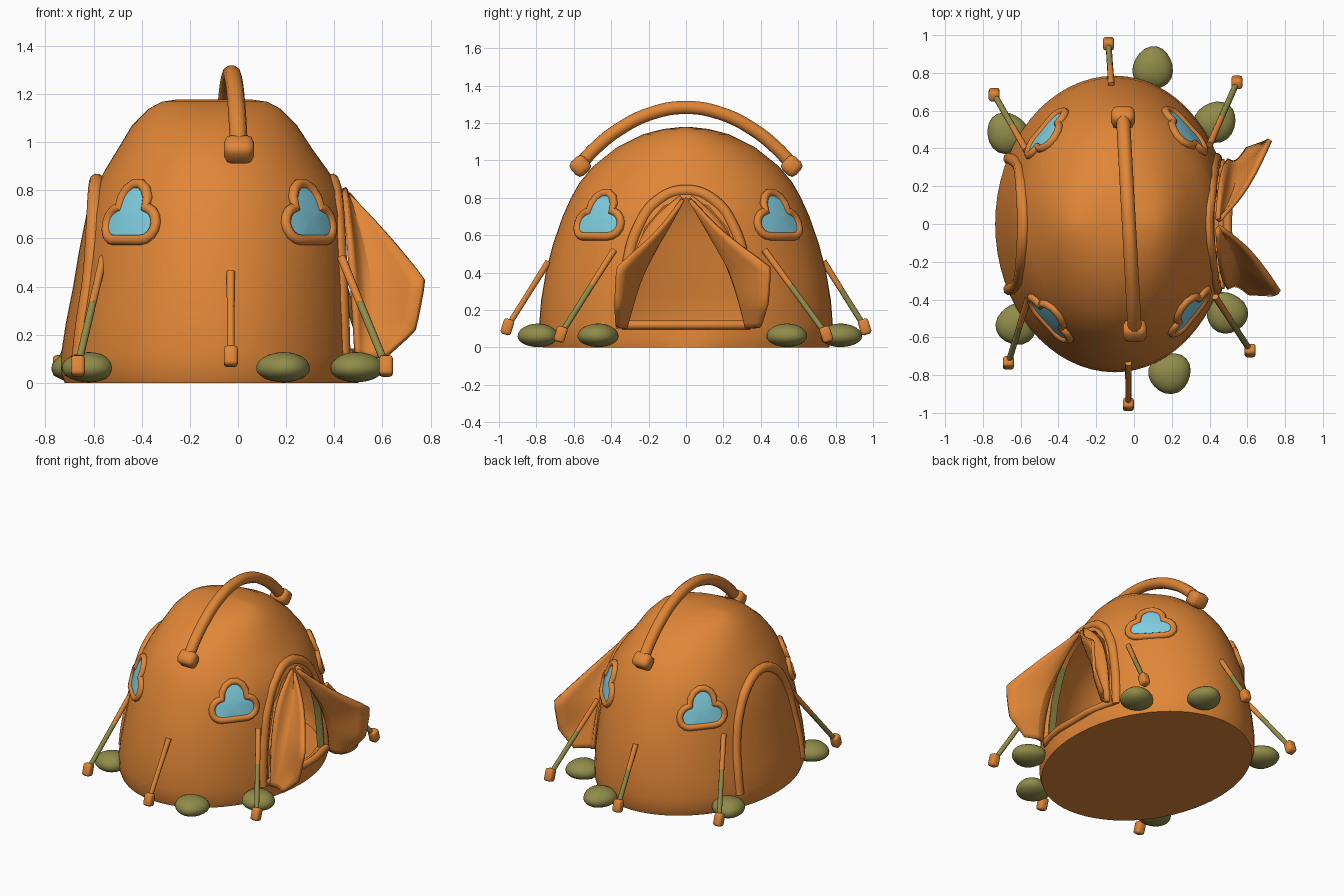
import bpy, bmesh, math, random
from mathutils import Vector

if "Cube" in bpy.data.objects:
    bpy.data.objects.remove(bpy.data.objects["Cube"])

random.seed(4)


def material(name, rgb):
    m = bpy.data.materials.new(name)
    m.diffuse_color = (*rgb, 1)
    m.use_nodes = True
    m.node_tree.nodes["Principled BSDF"].inputs["Base Color"].default_value = m.diffuse_color
    return m


ORANGE = material("tent orange", (0.75, 0.24, 0.038))
GREEN = material("moss green", (0.28, 0.26, 0.068))
BLUE = material("window blue", (0.22, 0.63, 0.76))


def activate(ob):
    bpy.ops.object.select_all(action='DESELECT')
    ob.select_set(True)
    bpy.context.view_layer.objects.active = ob


def finish(ob, mat, angle=50):
    if mat:
        ob.data.materials.append(mat)
    activate(ob)
    bpy.ops.object.shade_smooth_by_angle(angle=math.radians(angle))
    return ob


def mesh_object(name, bm):
    bmesh.ops.recalc_face_normals(bm, faces=bm.faces)
    me = bpy.data.meshes.new(name)
    bm.to_mesh(me)
    bm.free()
    ob = bpy.data.objects.new(name, me)
    bpy.context.collection.objects.link(ob)
    return ob


def tube(name, pts, radius, mat, cyclic=False, smooth=True, radii=None):
    cu = bpy.data.curves.new(name, 'CURVE')
    cu.dimensions = '3D'
    cu.bevel_depth = radius
    cu.bevel_resolution = 3
    cu.use_fill_caps = True
    if smooth:
        cu.resolution_u = 6
        sp = cu.splines.new('BEZIER')
        sp.bezier_points.add(len(pts) - 1)
        for b, p in zip(sp.bezier_points, pts):
            b.co = p
            b.handle_left_type = b.handle_right_type = 'AUTO'
    else:
        sp = cu.splines.new('POLY')
        sp.points.add(len(pts) - 1)
        for i, p in enumerate(pts):
            sp.points[i].co = (*p, 1)
            sp.points[i].radius = radii[i] if radii else 1
    sp.use_cyclic_u = cyclic
    ob = bpy.data.objects.new(name, cu)
    bpy.context.collection.objects.link(ob)
    activate(ob)
    bpy.ops.object.convert(target='MESH')
    return finish(bpy.context.object, mat)


# Dome profile: height, half depth (y), half width left, half width right
CX = -0.1
PROFILE = [(0, .765, .62, .60), (.04, .78, .635, .61), (.12, .785, .635, .61), (.25, .775, .615, .605),
           (.4, .75, .585, .595), (.55, .712, .56, .58), (.7, .66, .53, .56), (.8, .615, .495, .525),
           (.88, .57, .455, .475), (.97, .495, .40, .41), (1.07, .37, .34, .345),
           (1.14, .23, .27, .275), (1.168, .12, .215, .22), (1.178, .03, .15, .15)]


def section(z):
    for a, b in zip(PROFILE, PROFILE[1:]):
        if z <= b[0]:
            t = (z - a[0]) / (b[0] - a[0])
            return [a[i] + t * (b[i] - a[i]) for i in (1, 2, 3)]
    return PROFILE[-1][1:]


def door_plane(z):
    return 0.50 - 0.08 * z


def on_dome(x, y, z, off=0.0):
    """Push a point horizontally onto the dome wall."""
    hy, hl, hr = section(z)
    dx = x - CX
    hx = hr if dx > 0 else hl
    s = 1 / math.hypot(dx / hx, y / hy)
    n = Vector((dx / hx ** 2, y / hy ** 2, 0)).normalized()
    return Vector((min(CX + dx * s, door_plane(z)), y * s, z)) + n * off


def wall_x(y, z, side):
    hy, hl, hr = section(z)
    k = math.sqrt(max(0, 1 - (y / hy) ** 2))
    return min(CX + hr * k, door_plane(z)) if side > 0 else CX - hl * k


def dome(name, inset=0.0):
    bm = bmesh.new()
    rings, n = [], 64
    for z, hy, hl, hr in PROFILE:
        zz = z if not inset else 0.06 + z * (1.12 - 0.06) / 1.178
        shrink = 1 - inset / 0.6
        ring = []
        for i in range(n):
            a = 2 * math.pi * i / n
            c = math.cos(a)
            x = min(CX + (hr if c > 0 else hl) * c * shrink, door_plane(z) - inset)
            ring.append(bm.verts.new((x, hy * math.sin(a) * shrink, zz)))
        rings.append(ring)
    for r, q in zip(rings, rings[1:]):
        for i in range(n):
            j = (i + 1) % n
            bm.faces.new((r[i], r[j], q[j], q[i]))
    bm.faces.new(rings[0])
    bm.faces.new(rings[-1])
    return mesh_object(name, bm)


# Hollow tent shell with door opening
body = dome("tent_body")
room = dome("room_cutter", 0.05)
bm = bmesh.new()
half = [(.31, .12), (.29, .4), (.22, .64), (.12, .755)]
loop = half + [(0, .80)] + [(-y, z) for y, z in reversed(half)]
f = bm.faces.new([bm.verts.new((0.3, y, z)) for y, z in loop])
ext = bmesh.ops.extrude_face_region(bm, geom=[f])
bmesh.ops.translate(bm, vec=(0.5, 0, 0), verts=[v for v in ext["geom"] if isinstance(v, bmesh.types.BMVert)])
door = mesh_object("door_cutter", bm)
for cutter in (room, door):
    mod = body.modifiers.new("cut", 'BOOLEAN')
    mod.operation, mod.solver, mod.object = 'DIFFERENCE', 'EXACT', cutter
    activate(body)
    bpy.ops.object.modifier_apply(modifier=mod.name)
    bpy.data.objects.remove(cutter)
body.data.materials.clear()
body.data.materials.append(ORANGE)
body.data.materials.append(GREEN)
for p in body.data.polygons:
    c, nrm = p.center, p.normal
    jamb = c.x > 0.36 and abs(c.y) < 0.33 and c.z < 0.6 and nrm.y * c.y < 0 and abs(nrm.y) > 0.8
    p.material_index = 1 if jamb else 0
finish(body, None, 40)

# Arched piping on both sides, and the door sill
arch = [(.345, .10), (.34, .25), (.315, .43), (.26, .63), (.15, .785)]
arch = arch + [(0, .838)] + [(-y, z) for y, z in reversed(arch)]
for side, name in ((1, "door_arch"), (-1, "back_arch")):
    tube(name, [(wall_x(y, z, side) + (-.012 if side > 0 else .01 - .06 * max(0, z - .5)), y, z)
                for y, z in arch], 0.032, ORANGE)
tube("door_sill", [(wall_x(y, .125, 1) + .005, y, .12) for y in (-.34, -.15, 0, .15, .34)], 0.024, ORANGE)

# Pulled-back door flaps: hinge, fold and free edge columns
HINGE = [(.44, .03, .81), (.455, .22, .66), (.475, .30, .42), (.485, .33, .25), (.49, .34, .11)]
FOLD = [(.45, .015, .79), (.51, .11, .56), (.535, .20, .36), (.54, .26, .22), (.54, .31, .10)]
FREE_BACK = [(.46, .03, .79), (.605, .185, .615), (.725, .45, .43), (.70, .435, .23), (.60, .40, .11)]
FREE_FRONT = [(.46, .02, .79), (.625, .14, .62), (.775, .365, .43), (.735, .375, .22), (.61, .37, .11)]
for s, name, free in ((1, "door_flap_back", FREE_BACK), (-1, "door_flap_front", FREE_FRONT)):
    bm = bmesh.new()
    crease = bm.edges.layers.float.new("crease_edge")
    cols = [[bm.verts.new((x, s * y, z)) for x, y, z in col] for col in (HINGE, FOLD, free)]
    for a, b in zip(cols, cols[1:]):
        for i in range(4):
            bm.faces.new((a[i], a[i + 1], b[i + 1], b[i]))
    for e in bm.edges:
        if e.is_boundary:
            e[crease] = 0.7
    for v in cols[2][2:4]:
        for e in v.link_edges:
            e[crease] = 0.8
    ob = mesh_object(name, bm)
    sub = ob.modifiers.new("smooth", 'SUBSURF')
    sub.levels = sub.render_levels = 2
    sol = ob.modifiers.new("thick", 'SOLIDIFY')
    sol.thickness, sol.offset = 0.022, 0
    finish(ob, ORANGE)

# Cloud windows: blue pane with a padded frame
lobes = [(-.08, -.042, .07, 270, 105), (0, .05, .085, 195, -15), (.08, -.042, .07, 75, -90)]
cloud = []
for u, v, r, a0, a1 in lobes:
    for i in range(8):
        a = math.radians(a0 + (a1 - a0) * i / 7)
        cloud.append((u + r * math.cos(a), v + r * math.sin(a)))
windows = {"front_left": (-.45, -.51), "front_right": (.325, -.50),
           "back_left": (-.47, .49), "back_right": (.29, .52)}
for key, (wx, wy) in windows.items():
    c = on_dome(wx, wy, .69)
    hy, hl, hr = section(.69)
    hx = hr if wx > CX else hl
    n = Vector(((c.x - CX) / hx ** 2, c.y / hy ** 2, 0)).normalized()
    t = Vector((-n.y, n.x, 0))

    def place(u, v, off):
        return on_dome(c.x + t.x * u, c.y + t.y * u, .70 + v * .95, off)

    tube("window_frame_" + key, [place(u, v, .004) for u, v in cloud], 0.022, ORANGE, True, False)
    bm = bmesh.new()
    mid = bm.verts.new(place(0, -.02, .009))
    rings = [[bm.verts.new(place(u * k, -.02 + (v + .02) * k, .009)) for u, v in cloud] for k in (.35, .7, 1)]
    m = len(cloud)
    for i in range(m):
        j = (i + 1) % m
        bm.faces.new((mid, rings[0][i], rings[0][j]))
        for a, b in zip(rings, rings[1:]):
            bm.faces.new((a[i], b[i], b[j], a[j]))
    finish(mesh_object("window_pane_" + key, bm), BLUE)


def block(name, loc, size, rot, mat, bevel=0.3):
    bm = bmesh.new()
    bmesh.ops.create_cube(bm, size=1)
    bmesh.ops.scale(bm, vec=size, verts=bm.verts)
    bmesh.ops.bevel(bm, geom=bm.edges[:], offset=min(size) * bevel, segments=2, affect='EDGES', profile=.5)
    ob = mesh_object(name, bm)
    ob.location, ob.rotation_euler = loc, rot
    return finish(ob, mat)


# Carry handle over the roof
hy_z = [(.57, .975), (.48, 1.07), (.36, 1.165), (.19, 1.25), (0, 1.283)]
hy_z = hy_z + [(-y, z) for y, z in reversed(hy_z[:-1])]
tube("handle", [(-.027 - .055 * y, y, z) for y, z in hy_z], 0.037, ORANGE)
for s, name in ((1, "back"), (-1, "front")):
    block("handle_end_" + name, (-.027 - .055 * .565 * s, .565 * s, .97), (.125, .10, .10), (-.75 * s, 0, 0), ORANGE)

# Guy ropes and pegs: attachment, peg, has a green lower part
ropes = [((-.03, -.735, .46), (-.03, -.955, .11), False), ((-.12, .735, .46), (-.135, .955, .11), True),
         ((.43, -.385, .52), (.615, -.67, .07), True), ((.40, .42, .52), (.545, .75, .07), True),
         ((-.56, -.39, .52), (-.665, -.735, .07), True), ((-.57, .39, .52), (-.74, .685, .07), True)]
for i, (top, peg, green) in enumerate(ropes):
    a, b = Vector(top), Vector(peg)
    mid = a.lerp(b, .42)
    tube(f"rope_top_{i}", [a, mid], 0.018, ORANGE, False, False, (1, .9))
    tube(f"rope_low_{i}", [mid, b], 0.016, GREEN if green else ORANGE, False, False)
    block(f"peg_{i}", b, (.058, .058, .085), (.3 * (1 if b.y > 0 else -1), 0, 0), ORANGE, .25)

# Mossy stones around the rim
stones = [(.10, .825), (.43, .54), (-.67, .48), (-.62, -.53), (.19, -.79), (.49, -.47)]
for i, (x, y) in enumerate(stones):
    bm = bmesh.new()
    bmesh.ops.create_icosphere(bm, subdivisions=3, radius=1)
    ph = random.uniform(0, 6)
    for v in bm.verts:
        a = math.atan2(v.co.y, v.co.x)
        k = 1 + .04 * math.sin(3 * a + ph)
        low = .058 if v.co.z < 0 else .068
        v.co = (v.co.x * .113 * k, v.co.y * .107 * k, v.co.z * low)
    ob = mesh_object(f"stone_{i}", bm)
    ob.location, ob.rotation_euler = (x, y, .06), (0, 0, ph)
    finish(ob, GREEN)
